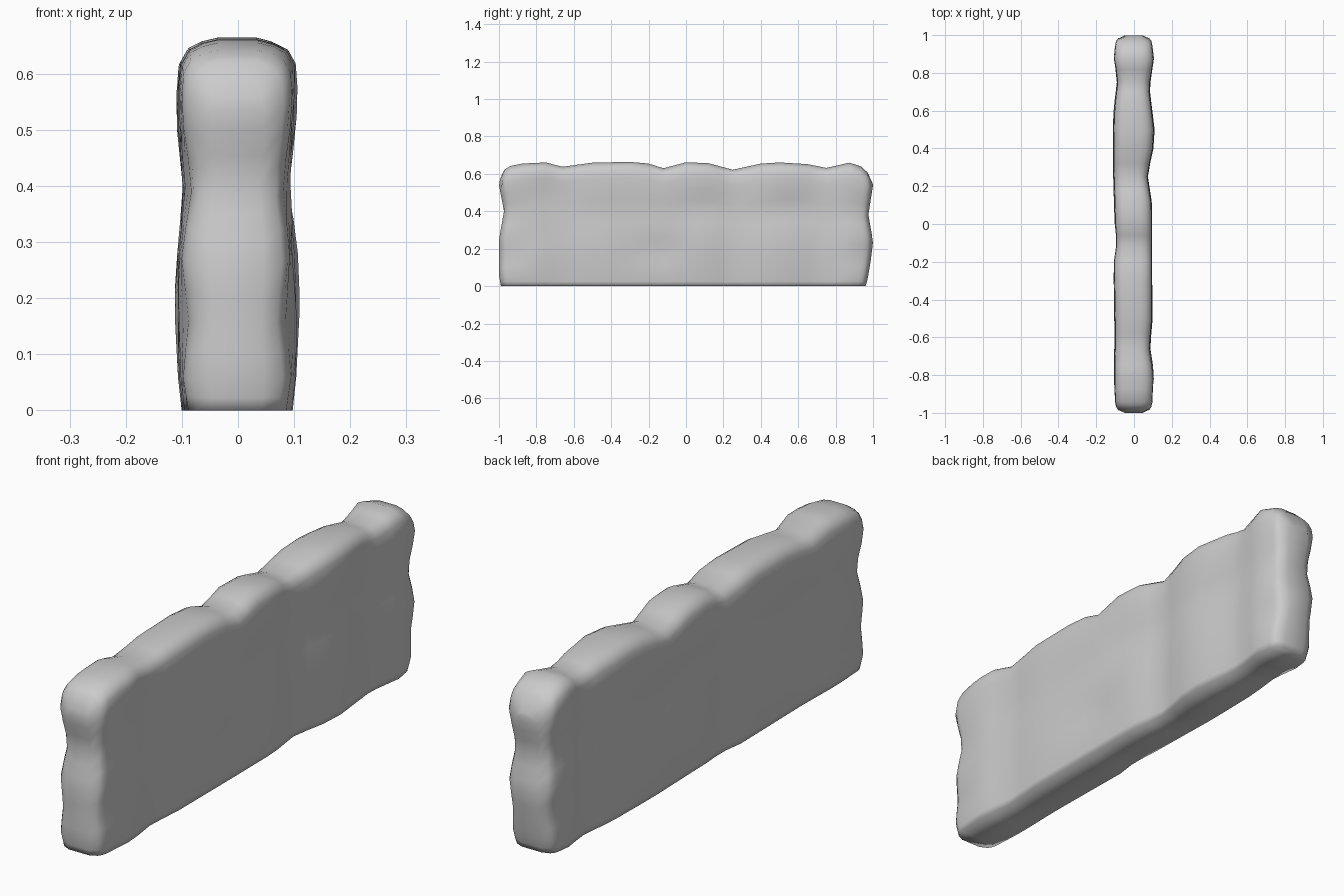
import bpy, bmesh
from math import exp

if "Cube" in bpy.data.objects:
    bpy.data.objects.remove(bpy.data.objects["Cube"])


def curve(points, t):
    """Piecewise-linear lookup."""
    if t <= points[0][0]:
        return points[0][1]
    for (a, u), (b, v) in zip(points, points[1:]):
        if t <= b:
            return u + (v - u) * (t - a) / (b - a)
    return points[-1][1]


# Top edge height and half-widths along the wall
TOP = [(-1, .575), (-.985, .622), (-.95, .642), (-.88, .655), (-.75, .661), (-.66, .638),
       (-.5, .66), (-.3, .664), (-.2, .655), (-.12, .63), (0, .662), (.12, .657),
       (.25, .622), (.4, .655), (.5, .661), (.65, .652), (.75, .632), (.88, .66),
       (.95, .64), (.985, .61), (1, .55)]
RIGHT = [(-.95, .097), (-.8, .106), (-.65, .083), (-.5, .096), (-.15, .096), (.1, .094),
         (.26, .07), (.4, .1), (.5, .106), (.72, .08), (.88, .105), (.95, .097)]
LEFT = [(-.95, .1), (-.8, .105), (-.6, .1), (-.2, .107), (-.1, .092), (0, .1),
        (.35, .11), (.6, .106), (.76, .087), (.88, .106), (.95, .1)]
# Width change with height: general, and at the two ends
BULGE = [(0, .92), (.06, .98), (.165, 1.03), (.25, 1.03), (.4, .92), (.5, 1), (.6, 1)]
WAIST = [(0, .95), (.06, 1), (.165, .8), (.28, 1), (.4, .85), (.54, 1)]
# End positions by height
FRONT = [(0, .99), (.06, 1), (.25, 1), (.4, .973), (.54, 1), (.62, .985)]
BACK = [(0, .96), (.03, .97), (.15, .99), (.24, 1), (.38, .975), (.54, 1), (.62, .98)]
ROUND = [(0, 1), (.95, 1), (.97, .95), (.985, .84), (1, .5)]
# Dents between stones: side, y, z, depth
DENTS = [(1, -.75, .5, .012), (1, .1, .43, .012), (1, .55, .42, .014), (1, -.15, .19, .018),
         (1, -.85, .27, .01), (-1, .3, .36, .015), (-1, -.15, .24, .015), (-1, -.6, .4, .01)]
# Half cross-section: width fraction, height fraction
SIDE = [(1, f / .66) for f in (0, .025, .06, .11, .165, .22, .28, .34, .4, .46, .52, .575)]
SIDE += [(.97, .935), (.84, .972), (.62, .99), (.35, 1)]


def point(side, y, f, h):
    z = h * curve(TOP, y)
    w = curve(RIGHT if side > 0 else LEFT, y)
    end = max(0, (abs(y) - .8) / .2)
    w *= curve(BULGE, z) * (1 - end + end * curve(WAIST, z))
    for s, dy, dz, depth in DENTS:
        if s == side:
            w -= depth * exp(-((y - dy) / .12) ** 2 - ((z - dz) / .07) ** 2)
    w *= curve(ROUND, abs(y))
    y *= 1 - end * (1 - curve(FRONT if y < 0 else BACK, z))
    return side * f * w, y, z


# Stone wall: rings of points along y, closed by strips at both ends
stations = sorted({-1, -.985, -.97, -.95, .95, .97, .985, 1}
                  | {p[0] for p in TOP}
                  | {-.82, -.58, -.4, -.06, .06, .18, .32, .58, .7, .82})
bm = bmesh.new()
rings = []
for y in stations:
    right = [bm.verts.new(point(1, y, f, h)) for f, h in SIDE]
    left = [bm.verts.new(point(-1, y, f, h)) for f, h in SIDE]
    rings.append(right + left[::-1])
n = len(rings[0])
for a, b in zip(rings, rings[1:]):
    for i in range(n):
        j = (i + 1) % n
        bm.faces.new((a[i], b[i], b[j], a[j]))
for ring in (rings[0], rings[-1]):
    for i in range(n // 2 - 1):
        bm.faces.new((ring[i], ring[i + 1], ring[n - 2 - i], ring[n - 1 - i]))
bmesh.ops.recalc_face_normals(bm, faces=bm.faces)
mesh = bpy.data.meshes.new("stone_wall")
bm.to_mesh(mesh)
bm.free()
for face in mesh.polygons:
    face.use_smooth = True
wall = bpy.data.objects.new("stone_wall", mesh)
bpy.context.collection.objects.link(wall)
